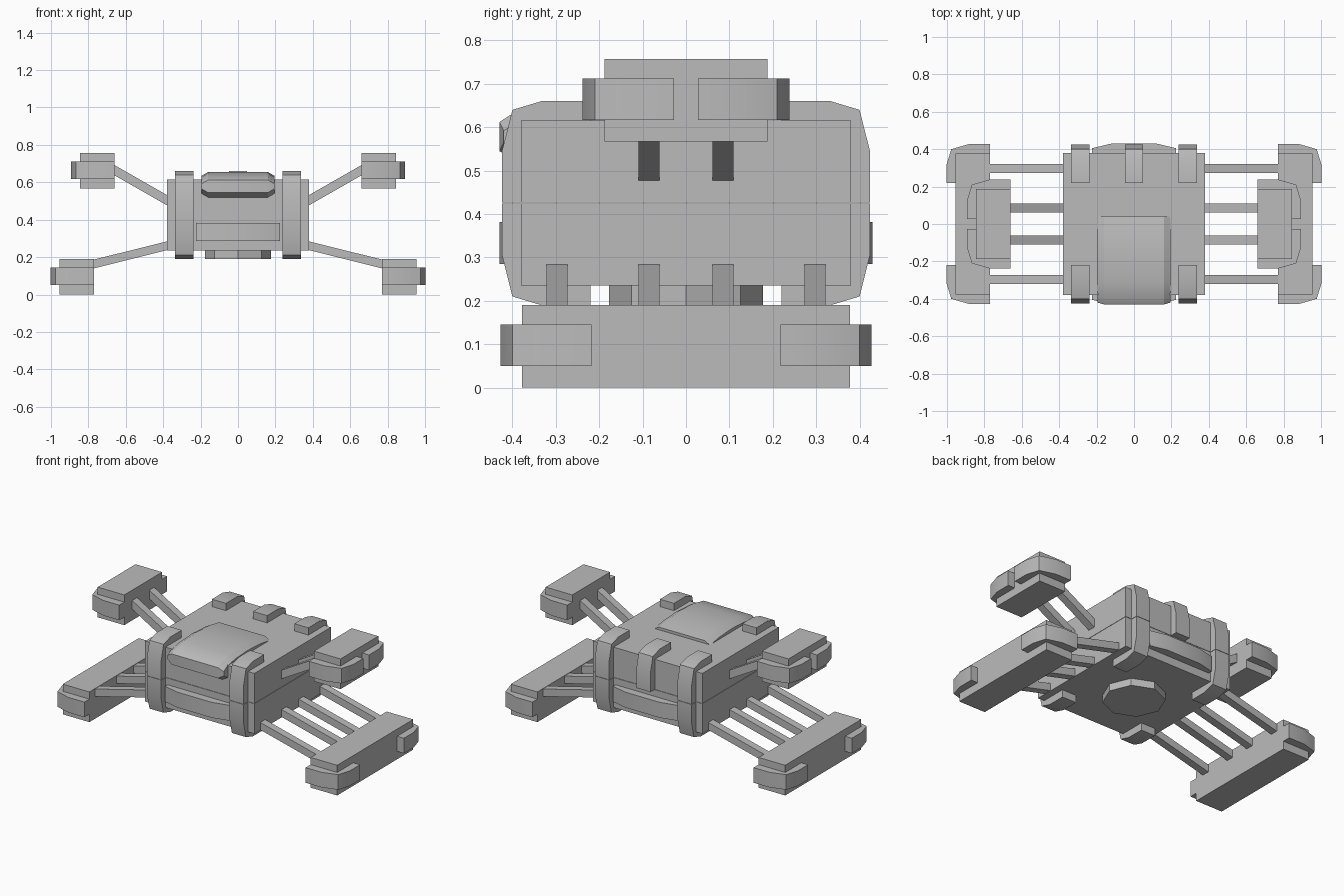
import bpy, bmesh, math
from mathutils import Vector

cube = bpy.data.objects.get("Cube")
if cube:
    bpy.data.objects.remove(cube, do_unlink=True)

grey = bpy.data.materials.new("hull_grey")
grey.use_nodes = True
grey.diffuse_color = (0.5, 0.5, 0.5, 1)
grey.node_tree.nodes["Principled BSDF"].inputs["Base Color"].default_value = (0.5, 0.5, 0.5, 1)
parts = []


def loft(name, rings):
    """Skin a row of equal point rings and cap both ends."""
    bm = bmesh.new()
    loops = [[bm.verts.new(p) for p in ring] for ring in rings]
    for a, b in zip(loops, loops[1:]):
        for i in range(len(a)):
            j = (i + 1) % len(a)
            bm.faces.new((a[i], a[j], b[j], b[i]))
    bm.faces.new(loops[0])
    bm.faces.new(loops[-1])
    bmesh.ops.recalc_face_normals(bm, faces=bm.faces)
    mesh = bpy.data.meshes.new(name)
    bm.to_mesh(mesh)
    bm.free()
    mesh.materials.append(grey)
    obj = bpy.data.objects.new(name, mesh)
    bpy.context.collection.objects.link(obj)
    parts.append(obj)


def prism(name, outline, axis, lo, hi):
    """Extrude a 2D outline along an axis (0 = x, 1 = y, 2 = z)."""
    def point(p, depth):
        q = list(p)
        q.insert(axis, depth)
        return Vector(q)
    loft(name, [[point(p, d) for p in outline] for d in (lo, hi)])


def box(name, x, y, z):
    prism(name, [(x[0], y[0]), (x[1], y[0]), (x[1], y[1]), (x[0], y[1])], 2, *z)


# Body: two shells split by a fine seam
MID = 0.425
box("lower_hull", (-0.38, 0.38), (-0.38, 0.38), (0.235, MID - 0.001))
box("upper_hull", (-0.38, 0.38), (-0.38, 0.38), (MID + 0.001, 0.615))

# Clamps wrapping the hull edges
CLAMP = [(0.424, 0.001), (0.424, 0.12), (0.40, 0.215), (0.33, 0.236),
         (0.22, 0.236), (0.22, 0.17), (0.36, 0.17), (0.36, 0.001)]


def clamp(name, x, side, up):
    w = 0.049
    prism(name, [(side * y, MID + up * z) for y, z in CLAMP], 0, x - w, x + w)


for side, end in ((-1, "front"), (1, "back")):
    for x, hand in ((-0.287, "right"), (0.287, "left")):
        for up, level in ((-1, "lower"), (1, "upper")):
            clamp(f"{end}_{hand}_{level}_clamp", x, side, up)
    # Curved bumper on the hull end
    bumper = [(-0.225, 0.36), (-0.225, 0.405), (-0.12, 0.43),
              (0.12, 0.43), (0.225, 0.405), (0.225, 0.36)]
    prism(f"{end}_bumper", [(x, side * y) for x, y in bumper], 2, 0.285, 0.382)
clamp("back_middle_clamp", 0, 1, 1)

# Domed hatch over the front top edge
HATCH = [(0.04, 0.59), (0.04, 0.632), (-0.05, 0.648), (-0.18, 0.655), (-0.31, 0.648),
         (-0.405, 0.628), (-0.43, 0.612), (-0.43, 0.545), (-0.385, 0.52), (-0.3, 0.52)]
rings = []
for x, inset in ((-0.195, 0.02), (-0.16, 0), (0.16, 0), (0.195, 0.02)):
    rings.append([(x, y + (inset / 2 if y < -0.4 else 0),
                   z + (inset if z < 0.56 else -inset)) for y, z in HATCH])
loft("hatch", rings)

# Octagonal port underneath
octagon = [(0.177 * math.cos(i * math.pi / 4), 0.177 * math.sin(i * math.pi / 4)) for i in range(8)]
prism("belly_port", octagon, 2, 0.19, 0.24)

# Corner guard outline, measured from the outer corner of a pod
GUARD = [(-0.185, 0.05), (-0.075, 0.05), (0.022, 0.022), (0.047, -0.06),
         (0.047, -0.16), (-0.02, -0.16), (-0.02, -0.02), (-0.185, -0.02)]


def pod(name, s, inner, half, bottom, struts, root):
    """A side pod with two corner guards and sloping struts to the hull."""
    outer = inner + 0.185
    box(f"{name}_pod", (s * inner, s * outer), (-half, half), (bottom, bottom + 0.19))
    for side, end in ((-1, "front"), (1, "back")):
        prism(f"{name}_{end}_guard", [(s * (outer + x), side * (half + y)) for x, y in GUARD],
              2, bottom + 0.05, bottom + 0.145)
    tip = bottom + (0.14 if bottom < 0.3 else 0.07)
    t = 0.047 if bottom < 0.3 else 0.055
    slope = (tip - root) / (inner - 0.38)
    a, b = 0.36, inner + 0.02
    za, zb = root - 0.02 * slope, tip + 0.02 * slope
    section = [(s * a, za), (s * b, zb), (s * b, zb + t), (s * a, za + t)]
    for i, y in enumerate(struts):
        prism(f"{name}_strut_{i + 1}", section, 1, y - 0.024, y + 0.024)


for s, hand in ((-1, "right"), (1, "left")):
    pod(f"{hand}_lower", s, 0.77, 0.378, 0.0, (-0.297, -0.085, 0.085, 0.297), 0.237)
    pod(f"{hand}_upper", s, 0.66, 0.188, 0.567, (-0.085, 0.085), 0.477)

# Smooth only the gentle bends
bpy.ops.object.select_all(action='DESELECT')
for obj in parts:
    obj.select_set(True)
bpy.context.view_layer.objects.active = parts[0]
bpy.ops.object.shade_smooth_by_angle(angle=math.radians(25))
